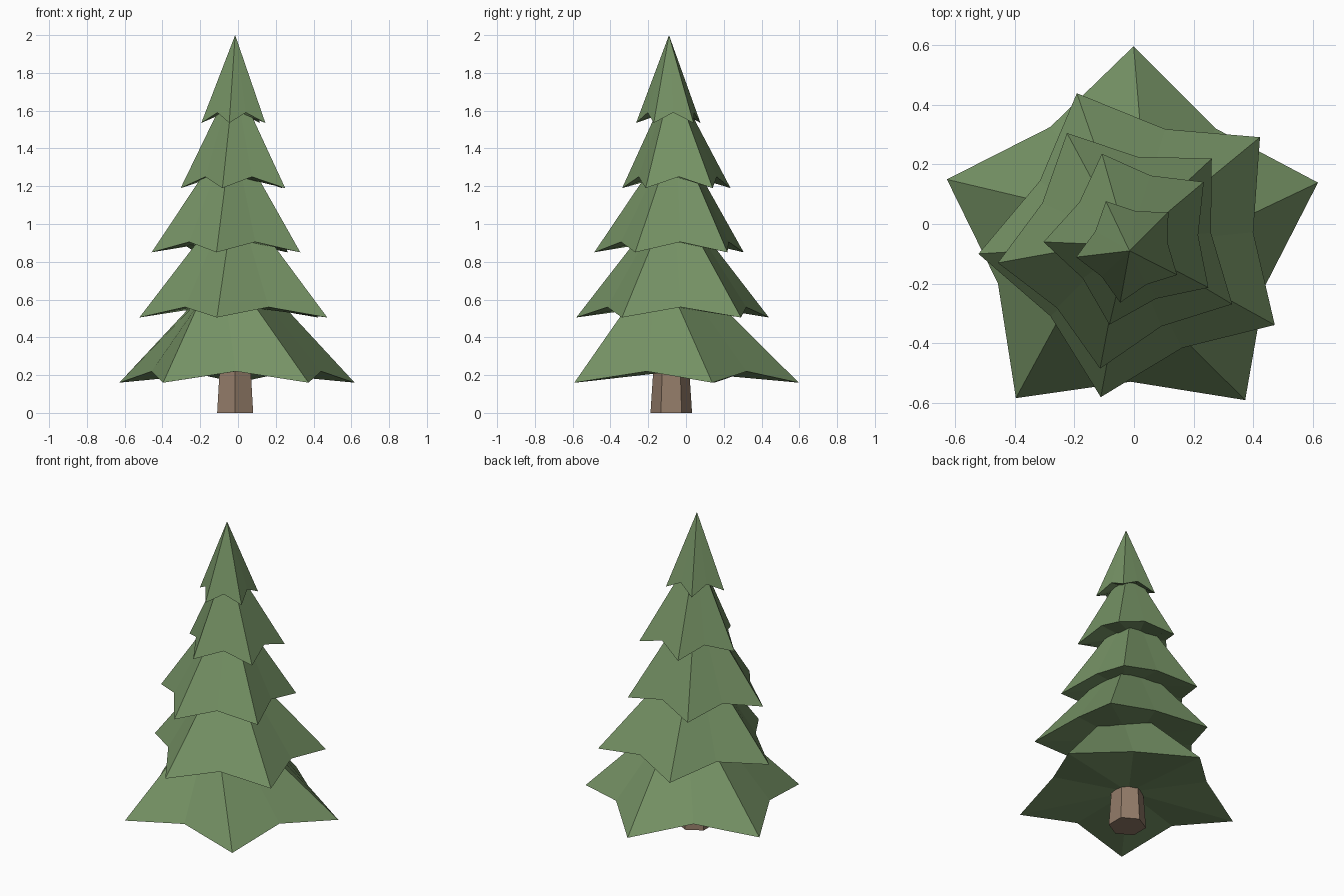
import bpy, bmesh
from math import cos, sin, radians

if "Cube" in bpy.data.objects:
    bpy.data.objects.remove(bpy.data.objects["Cube"])


def material(name, color):
    m = bpy.data.materials.new(name)
    m.diffuse_color = (*color, 1)
    m.use_nodes = True
    m.node_tree.nodes["Principled BSDF"].inputs["Base Color"].default_value = m.diffuse_color
    return m


GREEN = material("needles", (0.18, 0.29, 0.13))
BROWN = material("bark", (0.29, 0.20, 0.14))


def ring(bm, center, radii, zs, angle, sides):
    """Ring of vertices; radius and height alternate between tip and valley."""
    out = []
    for i in range(sides):
        a = radians(angle + 360 * i / sides)
        r, z = radii[i % 2], zs[i % 2]
        out.append(bm.verts.new((center[0] + r * cos(a), center[1] + r * sin(a), z)))
    return out


def bridge(bm, low, high):
    n = len(low)
    for i in range(n):
        j = (i + 1) % n
        bm.faces.new((low[i], low[j], high[j], high[i]))


def fan(bm, loop, point):
    v = bm.verts.new(point)
    for i in range(len(loop)):
        bm.faces.new((loop[i], loop[(i + 1) % len(loop)], v))


def finish(bm, name, mat):
    bmesh.ops.recalc_face_normals(bm, faces=bm.faces)
    me = bpy.data.meshes.new(name)
    bm.to_mesh(me)
    bm.free()
    me.materials.append(mat)
    bpy.context.collection.objects.link(bpy.data.objects.new(name, me))


# Hexagonal tapered trunk
bm = bmesh.new()
foot = ring(bm, (-0.015, -0.078), (0.11, 0.11), (0, 0), 30, 6)
head = ring(bm, (-0.015, -0.078), (0.093, 0.093), (0.26, 0.26), 30, 6)
bm.faces.new(foot)
bm.faces.new(head)
bridge(bm, foot, head)
finish(bm, "trunk", BROWN)

# Branch tiers: centre, tip radius, angle, tip z, valley z, top centre, top radius, twist
tiers = [
    ((-0.007, -0.058), 0.655, 17.5, 0.16, 0.22, (-0.02, -0.07), 0.25, -12),
    ((0.014, -0.058), 0.538, 40.5, 0.505, 0.56, (-0.005, -0.065), 0.195, 0),
    ((-0.041, -0.072), 0.42, 44.0, 0.85, 0.905, (-0.035, -0.06), 0.145, 0),
    ((-0.002, -0.047), 0.302, 38.5, 1.19, 1.25, (-0.015, -0.065), 0.085, 0),
    ((-0.015, -0.086), 0.181, 44.0, 1.535, 1.59, None, 0, 0),
]
FLAT = 0.81  # keeps the facets between two tips flat
for k, (c, r, ang, tip, val, top, rt, twist) in enumerate(tiers):
    bm = bmesh.new()
    rim = ring(bm, c, (r, r * 0.72), (tip, val), ang, 10)
    # Underside, closing in on the tier below
    if k == 0:
        fan(bm, rim, (*c, val))
    else:
        pc, pr = tiers[k - 1][5:7]
        inner = ring(bm, pc, (pr * 0.85, pr * 0.7), (val, val), ang, 10)
        bridge(bm, inner, rim)
        bm.faces.new(inner)
    # Sloping top, ending in a ring or the peak
    if top:
        zt = tiers[k + 1][4] + 0.02
        upper = ring(bm, top, (rt, rt * FLAT), (zt, zt), ang + twist, 10)
        bridge(bm, rim, upper)
        bm.faces.new(upper)
    else:
        fan(bm, rim, (-0.015, -0.09, 2.0))
    finish(bm, f"branch_tier_{k + 1}", GREEN)
